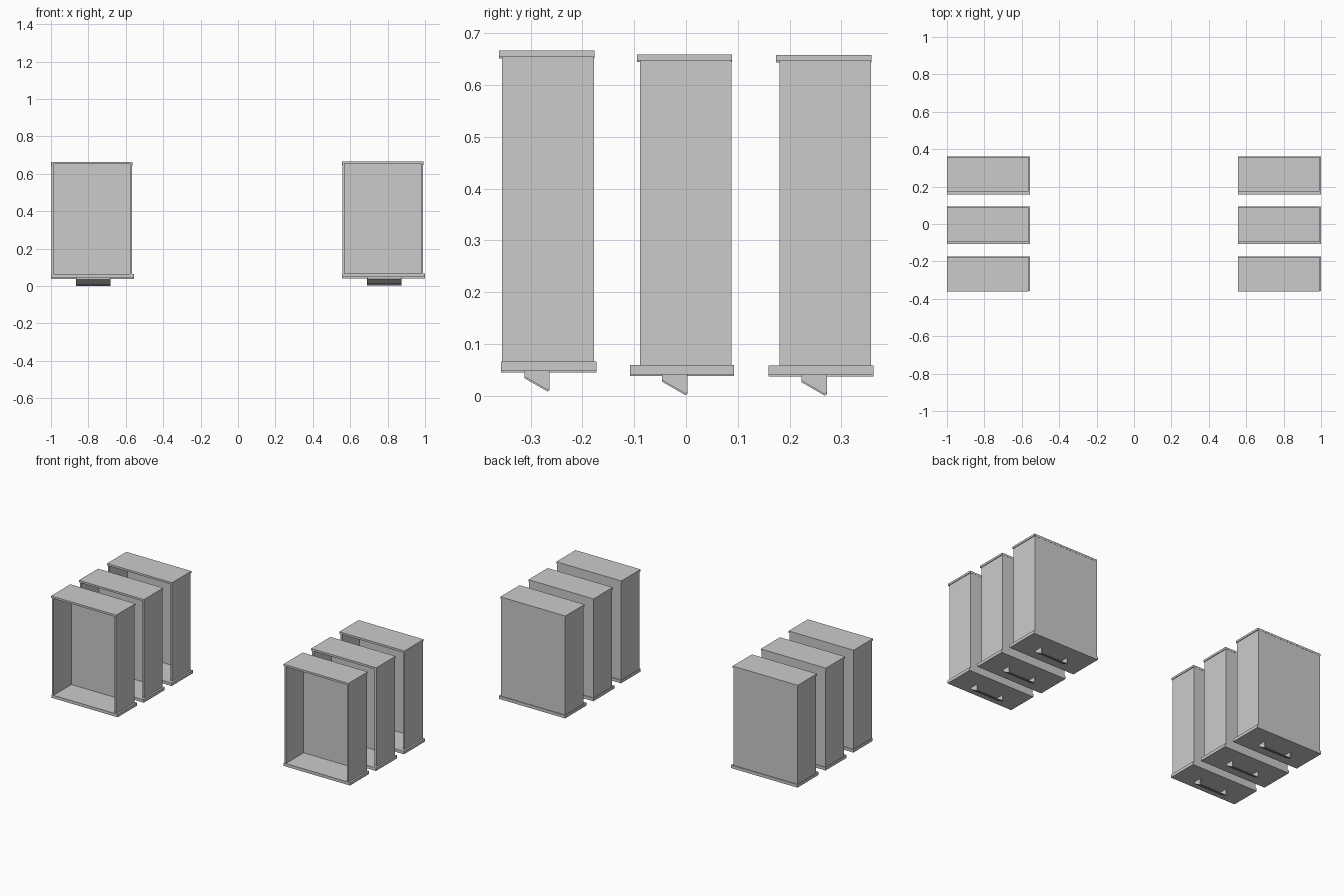
import bpy, bmesh

if "Cube" in bpy.data.objects:
    bpy.data.objects.remove(bpy.data.objects["Cube"])


def mesh_object(name, verts, faces):
    mesh = bpy.data.meshes.new(name)
    mesh.from_pydata(verts, [], faces)
    bm = bmesh.new()
    bm.from_mesh(mesh)
    bmesh.ops.recalc_face_normals(bm, faces=bm.faces)
    bm.to_mesh(mesh)
    bm.free()
    ob = bpy.data.objects.new(name, mesh)
    bpy.context.collection.objects.link(ob)
    return ob


def prism(name, profile, x0, x1):
    """Extrude a closed (y, z) profile along x."""
    n = len(profile)
    verts = [(x, y, z) for x in (x0, x1) for y, z in profile]
    faces = [tuple(range(n)), tuple(range(n, 2 * n))]
    faces += [(i, (i + 1) % n, n + (i + 1) % n, n + i) for i in range(n)]
    return mesh_object(name, verts, faces)


def box(name, x0, x1, y0, y1, z0, z1):
    return prism(name, [(y0, z0), (y1, z0), (y1, z1), (y0, z1)], x0, x1)


def bin_unit(cx, y, z, lip):
    """Open-fronted bin; y is its wall front, z the underside of its base."""
    xl, xr = cx - 0.219, cx + 0.211
    back = y + 0.177
    floor, ceiling = z + 0.018, z + 0.606
    t = 0.011
    # shell
    box("side_wall_left", xl, xl + t, y, back, floor, ceiling)
    box("side_wall_right", xr - t, xr, y, back, floor, ceiling)
    box("back_panel", xl + t, xr - t, back - 0.008, back, floor, ceiling)
    box("top_cap", xl - 0.002, xr + 0.004, y - 0.006, back + 0.001,
        ceiling, ceiling + 0.012)
    box("base_plate", cx - 0.222, cx + 0.222, y - lip, back + 0.005, z, floor)
    # hollow cup pull under the base: two cheeks and a sloping front
    f, b = y + 0.043, y + 0.092
    hx0, hx1 = cx - 0.087, cx + 0.096
    e = 0.005
    cheek = [(f, z), (f, z - 0.011), (b - 0.004, z - 0.037),
             (b, z - 0.034), (b, z)]
    prism("pull_cheek_left", cheek, hx0, hx0 + e)
    prism("pull_cheek_right", cheek, hx1 - e, hx1)
    slope = [(f, z), (f, z - 0.011), (b - 0.004, z - 0.037),
             (b, z - 0.034), (f + e, z - 0.008), (f + e, z)]
    prism("pull_front", slope, hx0 + e, hx1 - e)


# two columns of three bins: (wall front y, base underside z, front lip)
for cx, dz in ((-0.778, -0.003), (0.778, 0.0)):
    for y, z, lip in ((-0.355, 0.048, 0.002),
                      (-0.089, 0.041, 0.019),
                      (0.180, 0.040, 0.021)):
        bin_unit(cx, y, z + dz, lip)
